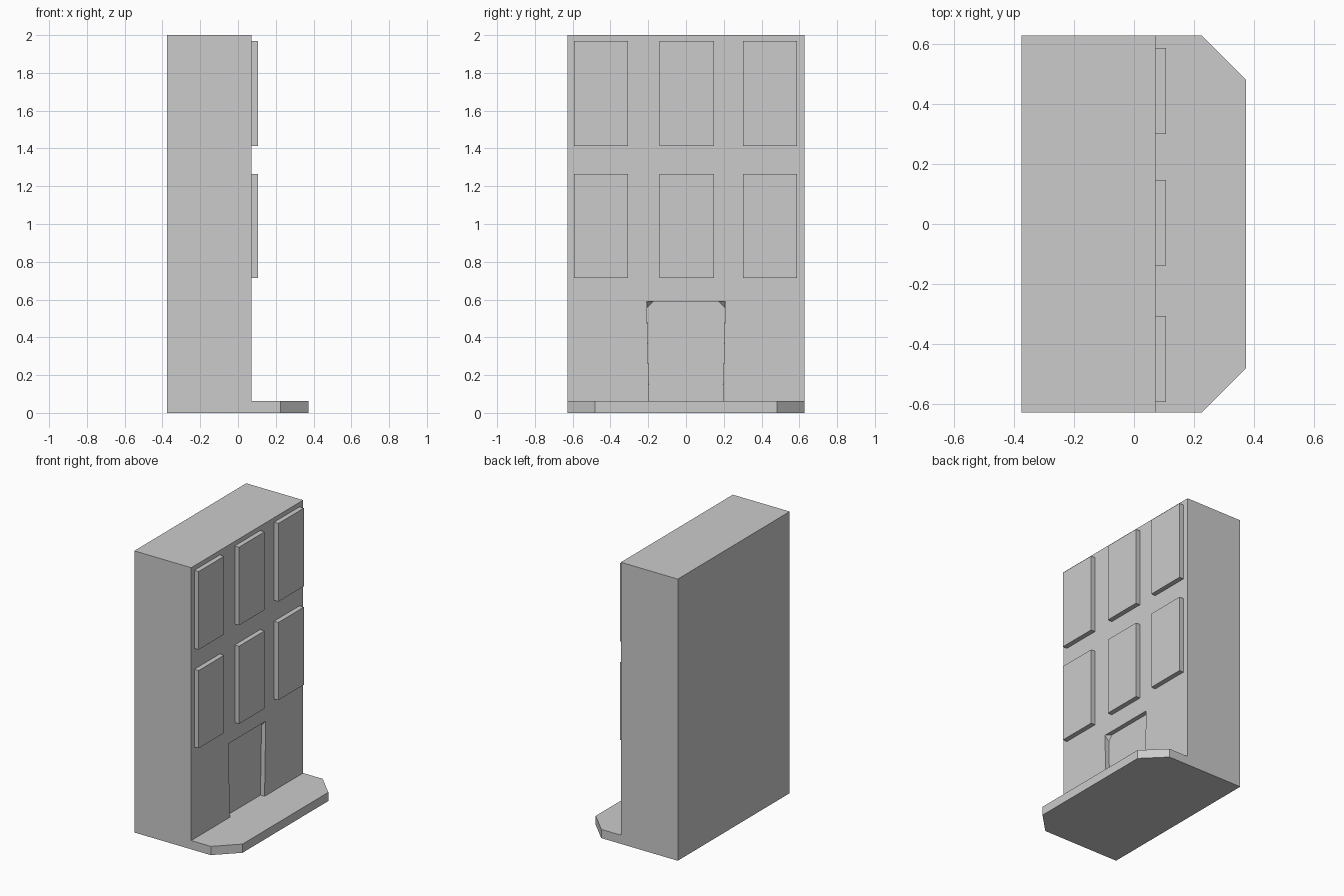
import bpy, bmesh

if "Cube" in bpy.data.objects:
    bpy.data.objects.remove(bpy.data.objects["Cube"])

BACK, FACADE, FRONT = -0.375, 0.072, 0.373   # depth positions along x
HALF_W, STEP_H, HEIGHT = 0.628, 0.062, 2.0


def finish(name, bm):
    bmesh.ops.recalc_face_normals(bm, faces=bm.faces)
    mesh = bpy.data.meshes.new(name)
    bm.to_mesh(mesh)
    bm.free()
    obj = bpy.data.objects.new(name, mesh)
    bpy.context.collection.objects.link(obj)
    return obj


def raise_faces(bm, faces, height):
    geom = bmesh.ops.extrude_face_region(bm, geom=faces)["geom"]
    verts = [g for g in geom if isinstance(g, bmesh.types.BMVert)]
    bmesh.ops.translate(bm, vec=(0, 0, height), verts=verts)
    return [g for g in geom if isinstance(g, bmesh.types.BMFace)]


def box(name, x0, x1, y0, y1, z0, z1):
    bm = bmesh.new()
    bmesh.ops.create_cube(bm, size=1)
    for v in bm.verts:
        v.co = (x1 if v.co.x > 0 else x0,
                y1 if v.co.y > 0 else y0,
                z1 if v.co.z > 0 else z0)
    return finish(name, bm)


# Building block and chamfered front step, extruded from one floor plan
bm = bmesh.new()
plan = [(BACK, -HALF_W), (FACADE, -HALF_W), (0.226, -HALF_W), (FRONT, -0.481),
        (FRONT, 0.481), (0.226, HALF_W), (FACADE, HALF_W), (BACK, HALF_W)]
v = [bm.verts.new((x, y, 0)) for x, y in plan]
rear = bm.faces.new((v[0], v[1], v[6], v[7]))
step = bm.faces.new(v[1:7])
tops = raise_faces(bm, [rear, step], STEP_H)
rear_top = min(tops, key=lambda f: f.calc_center_median().x)
raise_faces(bm, [rear_top], HEIGHT - STEP_H)
if rear_top.is_valid:
    bm.faces.remove(rear_top)
building = finish("building", bm)

# Tapered doorway recess with clipped inner top corners
bm = bmesh.new()
TOP, BOT, DOOR_H, CLIP = 0.208, 0.195, 0.59, 0.035
for s in (-1, 1):
    for x in (FACADE, FACADE + 0.05):
        bm.verts.new((x, s * TOP, DOOR_H))
        bm.verts.new((x, s * BOT, STEP_H))
    inner = FACADE - 0.032
    bm.verts.new((inner, s * (TOP - CLIP), DOOR_H))
    bm.verts.new((inner, s * (TOP - 0.001), DOOR_H - CLIP))
    bm.verts.new((inner, s * BOT, STEP_H))
bmesh.ops.convex_hull(bm, input=bm.verts)
doorway = finish("doorway_cutter", bm)
doorway.hide_render = True
doorway.hide_viewport = True
cut = building.modifiers.new("doorway", 'BOOLEAN')
cut.operation = 'DIFFERENCE'
cut.solver = 'EXACT'
cut.object = doorway

# Two rows of three raised window panels
for row, (z0, z1) in enumerate(((0.713, 1.265), (1.413, 1.968))):
    for col, y in enumerate((-0.45, 0.004, 0.444)):
        box(f"window_{row}_{col}", FACADE - 0.005, 0.106,
            y - 0.143, y + 0.143, z0, z1)
